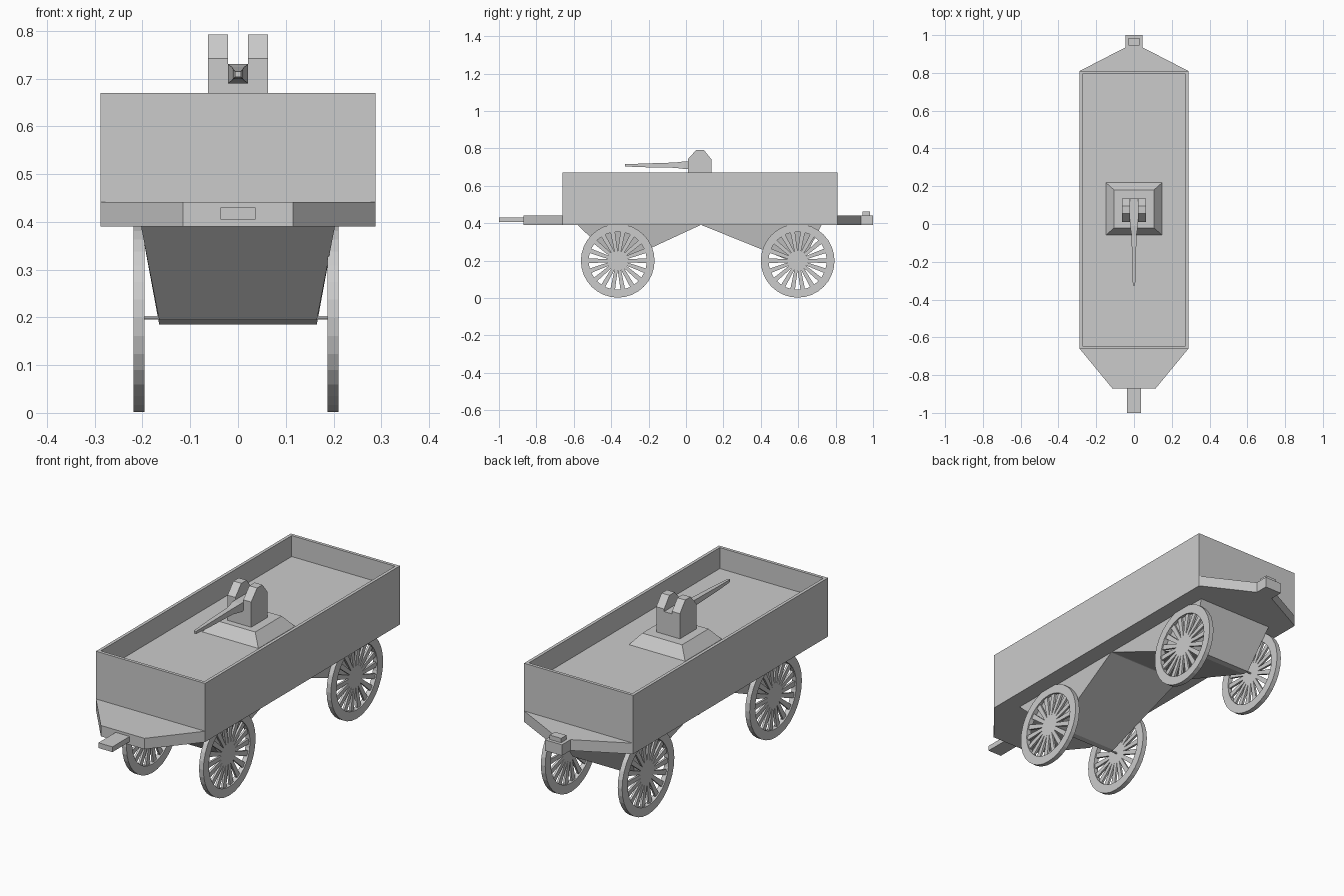
import bpy, bmesh
from math import sin, cos, pi

if "Cube" in bpy.data.objects:
    bpy.data.objects.remove(bpy.data.objects["Cube"])


def make(name, verts, faces):
    me = bpy.data.meshes.new(name)
    me.from_pydata(verts, [], faces)
    bm = bmesh.new()
    bm.from_mesh(me)
    bmesh.ops.recalc_face_normals(bm, faces=bm.faces)
    bm.to_mesh(me)
    bm.free()
    ob = bpy.data.objects.new(name, me)
    bpy.context.collection.objects.link(ob)
    return ob


def loft(name, rings):
    """Skin a list of equal-length point rings and cap both ends."""
    n = len(rings[0])
    verts = [p for r in rings for p in r]
    faces = [(k * n + i, k * n + (i + 1) % n, (k + 1) * n + (i + 1) % n, (k + 1) * n + i)
             for k in range(len(rings) - 1) for i in range(n)]
    faces += [tuple(range(n)), tuple(range(len(verts) - n, len(verts)))]
    return make(name, verts, faces)


def rect(x, y0, y1, z):
    return [(-x, y0, z), (x, y0, z), (x, y1, z), (-x, y1, z)]


def box(name, x, y0, y1, z0, z1):
    return loft(name, [rect(x, y0, y1, z0), rect(x, y0, y1, z1)])


def side_prism(name, x0, x1, profile):
    """Extrude a (y, z) profile across x."""
    return loft(name, [[(x, y, z) for y, z in profile] for x in (x0, x1)])


# open tray: outer wall, rim, inner wall, floor
loft("wagon_tray", [rect(0.288, -0.66, 0.81, 0.39), rect(0.288, -0.66, 0.81, 0.67),
                    rect(0.273, -0.645, 0.795, 0.67), rect(0.273, -0.645, 0.795, 0.57)])

# tapered end platforms
for name, y0, y1, w in (("front_platform", -0.66, -0.87, 0.115), ("rear_platform", 0.81, 0.935, 0.045)):
    loft(name, [[(-0.288, y0, z), (0.288, y0, z), (w, y1, z), (-w, y1, z)] for z in (0.39, 0.442)])

# couplings
box("tow_bar", 0.037, -1.0, -0.87, 0.405, 0.43)
box("rear_coupling", 0.045, 0.93, 1.0, 0.39, 0.442)
box("coupling_pin", 0.03, 0.945, 0.985, 0.442, 0.463)

# wedge supports narrowing down to each axle
for name, y0, y1, a, z in (("front_axle_wedge", -0.58, 0.08, -0.36, 0.194),
                           ("rear_axle_wedge", 0.08, 0.725, 0.605, 0.185)):
    loft(name, [rect(0.203, y0, y1, 0.391), rect(0.165, a - 0.015, a + 0.015, z)])

# turret pedestal, body and two cheek plates
loft("turret_pedestal", [rect(0.15, -0.06, 0.22, 0.568), rect(0.105, -0.02, 0.18, 0.622)])
box("turret_body", 0.0625, 0.01, 0.135, 0.62, 0.69)
cheek = [(0.01, 0.69), (0.135, 0.69), (0.135, 0.742), (0.095, 0.792), (0.055, 0.792), (0.01, 0.742)]
for s in (-1, 1):
    side_prism("turret_cheek", s * 0.021, s * 0.0625, cheek)

# gun: square breech stepping down to a slim barrel
loft("gun_barrel", [[(-w, y, z - h), (w, y, z - h), (w, y, z + h), (-w, y, z + h)]
                    for y, w, h, z in ((0.135, 0.021, 0.02, 0.71), (-0.01, 0.021, 0.02, 0.71),
                                       (-0.06, 0.013, 0.014, 0.71), (-0.22, 0.01, 0.01, 0.709),
                                       (-0.325, 0.006, 0.006, 0.709))])


def wheel(name, x, y, z):
    n, hw = 32, 0.0115
    pt = lambda r, a, dx: (x + dx, y + r * cos(a), z + r * sin(a))
    verts, faces = [], []
    # rim
    for i in range(n):
        a = 2 * pi * i / n
        verts += [pt(r, a, d) for r, d in ((0.197, -hw), (0.197, hw), (0.155, hw), (0.155, -hw))]
        j = (i + 1) % n
        faces += [(4 * i + k, 4 * i + (k + 1) % 4, 4 * j + (k + 1) % 4, 4 * j + k) for k in range(4)]
    # tapered spokes
    for i in range(18):
        a, b = 2 * pi * i / 18, len(verts)
        for r, w, d in ((0.0, 0.007, 0.005), (0.158, 0.0125, 0.005)):
            for sw, sd in ((-1, -1), (1, -1), (1, 1), (-1, 1)):
                px, py, pz = pt(r, a, sd * d)
                verts.append((px, py - sin(a) * sw * w, pz + cos(a) * sw * w))
        faces += [(b + k, b + (k + 1) % 4, b + 4 + (k + 1) % 4, b + 4 + k) for k in range(4)]
    make(name, verts, faces)


# wheels and axles
for end, y in (("front", -0.365), ("rear", 0.597)):
    wheel(end + "_left_wheel", -0.207, y, 0.199)
    wheel(end + "_right_wheel", 0.199, y, 0.199)
    side_prism(end + "_axle", -0.21, 0.20,
               [(y + 0.004 * cos(k * pi / 3), 0.199 + 0.004 * sin(k * pi / 3)) for k in range(6)])
